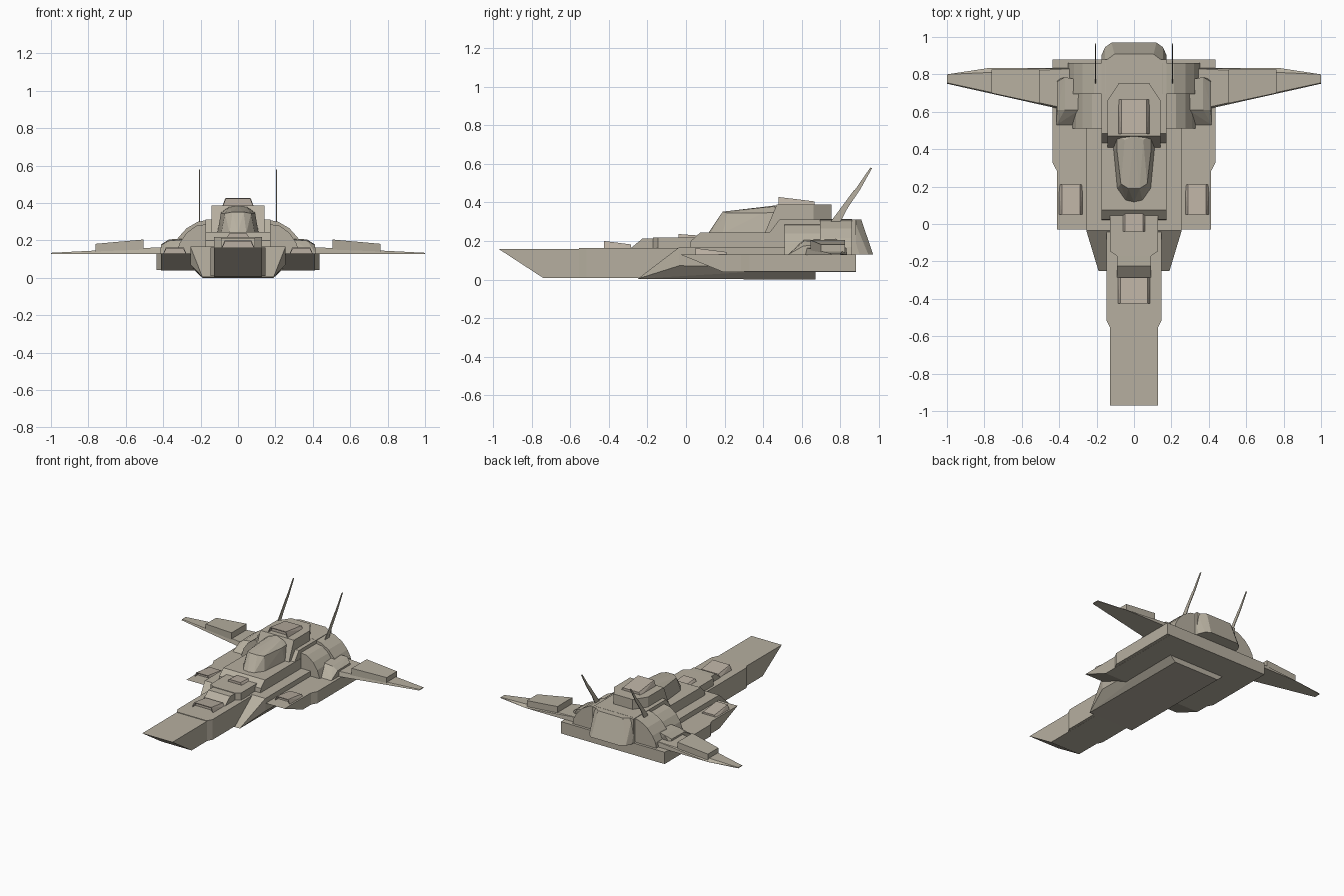
import bpy, bmesh, math


def material(name, rgb):
    m = bpy.data.materials.new(name)
    m.diffuse_color = (*rgb, 1)
    return m


HULL = material("warm_grey_hull", (0.47, 0.43, 0.35))
VENT = material("pale_clay_vent", (0.49, 0.43, 0.36))


def solid(name, pts, mat=HULL, centred=False, recess=False):
    """Convex faceted part from its corner points."""
    pts = list(pts)
    if centred:
        pts += [(-x, y, z) for x, y, z in pts]
    bm = bmesh.new()
    for p in pts:
        bm.verts.new(p)
    bmesh.ops.remove_doubles(bm, verts=bm.verts[:], dist=0.0005)
    res = bmesh.ops.convex_hull(bm, input=bm.verts[:])
    junk = {g for g in res["geom_interior"] + res["geom_unused"]
            if isinstance(g, bmesh.types.BMVert)}
    bmesh.ops.delete(bm, geom=list(junk), context="VERTS")
    bmesh.ops.dissolve_limit(bm, angle_limit=math.radians(0.5),
                             verts=bm.verts[:], edges=bm.edges[:])
    bmesh.ops.recalc_face_normals(bm, faces=bm.faces[:])
    if recess:  # hollow intake in the face that looks forward
        f = min(bm.faces, key=lambda q: q.normal.y)
        bmesh.ops.inset_region(bm, faces=[f], thickness=0.007)
        back = bmesh.ops.extrude_face_region(bm, geom=[f])
        vs = [g for g in back["geom"] if isinstance(g, bmesh.types.BMVert)]
        bmesh.ops.delete(bm, geom=[f], context="FACES_ONLY")
        bmesh.ops.translate(bm, verts=vs, vec=(0, 0.03, 0))
        bmesh.ops.recalc_face_normals(bm, faces=bm.faces[:])
    me = bpy.data.meshes.new(name)
    bm.to_mesh(me)
    bm.free()
    me.materials.append(mat)
    ob = bpy.data.objects.new(name, me)
    bpy.context.collection.objects.link(ob)
    return ob


def pair(name, pts, **kw):
    """The same part on the left and on the right."""
    solid("right_" + name, pts, **kw)
    solid("left_" + name, [(-x, y, z) for x, y, z in pts], **kw)


def side_profile(half, yz):
    """Centred slab corners from a y-z outline."""
    return [(half, y, z) for y, z in yz]


def vent_pts(cx, half, y0, y1, z0, zf, zb, inset=0.018):
    return [(cx + s * h, y, z) for s in (-1, 1) for h, y, z in (
        (half, y0, z0), (half, y1, z0), (half - inset, y0, zf), (half - inset, y1, zb))]


# Long nose and central beam
solid("nose_beam", side_profile(0.127, [(-0.97, 0.158), (-0.74, 0.008), (0.0, 0.008), (0.0, 0.16)]),
      centred=True)
solid("centre_beam", [(x, y, z) for z in (0.009, 0.163) for x, y in
                      ((0.127, -0.555), (0.147, -0.515), (0.147, 0.1))], centred=True)

# Keel with sloped front and chined sides
solid("keel", [(0.19, -0.25, 0.004), (0.19, 0.67, 0), (0.0, -0.25, 0.004),
               (0.255, -0.035, 0.072), (0.255, 0.67, 0.06),
               (0.255, -0.035, 0.168), (0.15, -0.035, 0.168), (0.255, 0.55, 0.168)],
      centred=True)

# Wide side plate, thinning to its front edge
plate = [(-0.03, 0.13), (0.19, 0.04), (0.88, 0.04), (0.88, 0.13)]
solid("wide_plate", side_profile(0.413, plate), centred=True)
solid("rear_plate", [(x, y, z) for z in (0.041, 0.13) for x, y in
                     ((0.413, 0.285), (0.437, 0.33), (0.437, 0.88))], centred=True)

# Spine steps leading to the cabin
solid("front_spine", side_profile(0.092, [(-0.29, 0.16), (-0.225, 0.213), (0.08, 0.218), (0.08, 0.16)]),
      centred=True)
solid("middle_spine", [(x, y, z) for z in (0.16, 0.218) for x, y in
                       ((0.092, -0.17), (0.128, -0.145), (0.128, 0.08))], centred=True)
solid("cabin_deck", side_profile(0.175, [(0.02, 0.16), (0.025, 0.2), (0.075, 0.245), (0.52, 0.245), (0.52, 0.16)]),
      centred=True)

# Canopy
solid("canopy", [(0.0, 0.115, 0.24), (0.045, 0.125, 0.24), (0.09, 0.19, 0.24), (0.11, 0.40, 0.24),
                 (0.105, 0.48, 0.24), (0.03, 0.19, 0.352), (0.07, 0.215, 0.345),
                 (0.092, 0.40, 0.345), (0.09, 0.48, 0.35), (0.05, 0.45, 0.378), (0, 0.47, 0.385)],
      centred=True)

# Upper body and roof block behind the canopy
solid("upper_body", side_profile(0.173, [(0.43, 0.24), (0.485, 0.312), (0.88, 0.312), (0.88, 0.13), (0.43, 0.13)]),
      centred=True)
solid("roof_block", [(0.142, 0.41, 0.245), (0.142, 0.47, 0.388), (0.142, 0.66, 0.388),
                     (0.08, 0.755, 0.388), (0.142, 0.66, 0.245), (0.08, 0.755, 0.245)], centred=True)

# Rounded engine housing and the larger band behind it
for name, y0, y1, arc in (
        ("engine_housing", 0.51, 0.70, ((0.15, 0.29), (0.225, 0.278), (0.275, 0.24), (0.31, 0.19), (0.33, 0.13))),
        ("engine_band", 0.695, 0.86, ((0.15, 0.313), (0.215, 0.3), (0.275, 0.265), (0.32, 0.215),
                                      (0.345, 0.17), (0.352, 0.13)))):
    solid(name, [(x, y, z) for y in (y0, y1) for x, z in arc], centred=True)

# Sloped tail
solid("tail", [(0.175, 0.84, 0.13), (0.175, 0.90, 0.13), (0.155, 0.945, 0.13), (0.12, 0.97, 0.13),
               (0.17, 0.84, 0.312), (0.155, 0.87, 0.312), (0.105, 0.908, 0.312)], centred=True)

# Wings with raised panels
pair("wing", [(0.33, 0.60, 0.128), (0.33, 0.835, 0.128), (0.77, 0.835, 0.128), (1.0, 0.80, 0.128),
              (1.0, 0.75, 0.128), (0.33, 0.61, 0.168), (0.33, 0.83, 0.168),
              (1.0, 0.755, 0.134), (1.0, 0.80, 0.134)])
pair("wing_panel", [(x, y, z) for x, y0, zt in ((0.505, 0.645, 0.205), (0.762, 0.70, 0.182))
                    for y in (y0, 0.825) for z in (0.135, zt)])

# Shoulder pods at the wing roots
pair("shoulder_pod", [(0.29, 0.53, 0.13), (0.415, 0.53, 0.13), (0.415, 0.77, 0.13), (0.29, 0.77, 0.13),
                      (0.29, 0.61, 0.205), (0.37, 0.61, 0.198), (0.412, 0.61, 0.175),
                      (0.29, 0.77, 0.212), (0.37, 0.785, 0.205), (0.412, 0.76, 0.178)])

# Thin raked fins: wide base and slender upper blade
for name, outline in (("fin_base", [(0.735, 0.28), (0.79, 0.28), (0.885, 0.46), (0.872, 0.465)]),
                      ("fin_blade", [(0.79, 0.34), (0.83, 0.36), (0.90, 0.462), (0.965, 0.578), (0.955, 0.58)])):
    pair(name, [(x, y, z) for x in (0.203, 0.208) for y, z in outline])

# Vents on the nose, spine, roof and side plates
solid("nose_vent", vent_pts(0, 0.09, -0.425, -0.285, 0.155, 0.2, 0.182), mat=VENT, recess=True)
solid("spine_vent", vent_pts(0, 0.065, -0.04, 0.07, 0.21, 0.236, 0.228), mat=VENT)
solid("roof_vent", vent_pts(0, 0.085, 0.48, 0.665, 0.38, 0.428, 0.405), mat=VENT, recess=True)
pair("plate_vent", vent_pts(0.338, 0.066, 0.05, 0.21, 0.12, 0.163, 0.143), mat=VENT, recess=True)
